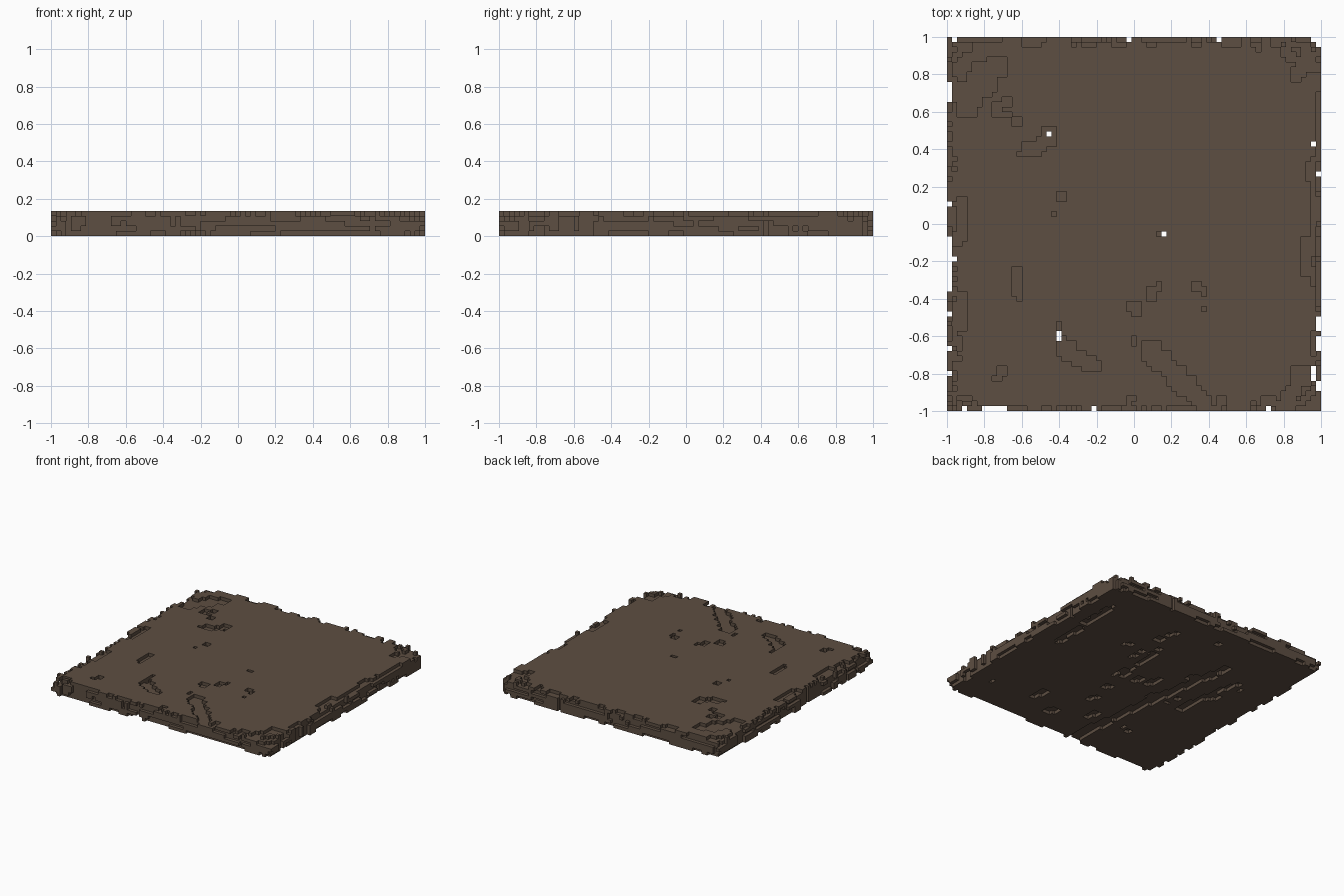
import bpy, bmesh, math, random
from mathutils import Vector

if "Cube" in bpy.data.objects:
    bpy.data.objects.remove(bpy.data.objects["Cube"], do_unlink=True)

random.seed(7)
N, H = 75, 5                 # blocks per side, block layers
S = 2.0 / N                  # block size


def cell(v):
    return max(0, min(N - 1, int((v + 1) / S)))


def runs(choices, longest):
    """One row of edge insets made of random runs."""
    row = []
    while len(row) < N:
        row += [random.choice(choices)] * random.randint(1, longest)
    return row[:N]


solid = {(i, j, k) for i in range(N) for j in range(N) for k in range(H)}

# Worn edges: each side and layer steps in by a few blocks
INSETS = [([0, 0, 1, 1], 8), ([0, 0, 0, 1], 12), ([0, 0, 0, 1], 12),
          ([0, 0, 1, 1], 8), ([0, 1, 1, 2, 2, 3], 5)]
CORNER = [4, 1, 0, 5, 9]     # corner rounding per layer
inset = [[runs(*INSETS[k]) for k in range(H)] for side in range(4)]


def worn(i, j, k):
    dist = (i, N - 1 - i, j, N - 1 - j)
    along = (j, j, i, i)
    if any(dist[s] < inset[s][k][along[s]] for s in range(4)):
        return random.random() > (0.12 if k == H - 1 else 0.04)
    r = CORNER[k]
    a, b = r - min(dist[:2]), r - min(dist[2:])
    if a > 0 and b > 0 and math.hypot(a, b) > r + random.uniform(-0.6, 0.6):
        return random.random() > 0.15
    return False


solid = {c for c in solid if not worn(*c)}


def carve(x0, y0, x1, y1, layers):
    """Remove the blocks whose centres lie in a rectangle."""
    for i in range(cell(x0), cell(x1) + 1):
        for j in range(cell(y0), cell(y1) + 1):
            if x0 <= (i + 0.5) * S - 1 <= x1 and y0 <= (j + 0.5) * S - 1 <= y1:
                for k in layers:
                    solid.discard((i, j, k))


def trail(points, half, layers, keep=1.0):
    """Carve a ragged groove along a path of points."""
    for p, q in zip(points, points[1:]):
        p, q = Vector(p), Vector(q)
        steps = max(1, int((q - p).length / S))
        for n in range(steps + 1):
            if random.random() < keep:
                c = p.lerp(q, n / steps)
                w = half * random.uniform(0.7, 1.3)
                carve(c.x - w, c.y - w, c.x + w, c.y + w, layers)


TOP, BOTTOM, ALL = [H - 1], [0], range(H)

# Small pits in the top
for rect in [(-.41, .12, -.35, .18), (-.44, .04, -.41, .07), (-.64, -.38, -.61, -.24),
             (-.62, -.40, -.59, -.37), (-.62, .35, -.59, .38), (-.65, .53, -.61, .56),
             (-.75, .57, -.71, .66), (-.71, .64, -.66, .67), (-.71, .57, -.66, .60),
             (.08, -.40, .11, -.33), (.11, -.37, .14, -.30), (.32, -.35, .37, -.30),
             (.37, -.38, .40, -.32), (.37, -.46, .40, -.43), (-.04, -.46, 0, -.40),
             (0, -.48, .05, -.42), (-.02, -.64, .01, -.60), (.11, -.06, .15, -.04),
             (-.41, -.56, -.38, -.53), (-.72, -.82, -.69, -.77), (-.75, -.85, -.72, -.82)]:
    carve(*rect, TOP)

# Worn trails in the top
trail([(-.54, .40), (-.43, .48)], .04, TOP)
trail([(-.39, -.64), (-.29, -.72), (-.21, -.76)], .035, TOP)
trail([(.09, -.68), (.20, -.80), (.33, -.90), (.37, -.97)], .04, TOP)
trail([(-.80, .80), (-.90, .62)], .05, TOP)
trail([(-.74, .84), (-.82, .72)], .04, TOP)
trail([(.80, .93), (.90, .86), (.87, .78)], .03, TOP)
trail([(.83, -.92), (.90, -.82)], .04, TOP)
trail([(-.92, .12), (-.92, -.08)], .02, TOP)
trail([(-.92, -.38), (-.92, -.55)], .02, TOP)
trail([(.92, -.10), (.92, -.24)], .03, TOP)

# Grooves along the underside
trail([(-.22, -1), (-.26, -.5), (-.33, 0), (-.43, .56)], .04, BOTTOM, .9)
trail([(.80, .05), (.83, .75)], .03, BOTTOM, .7)
trail([(.10, .0), (.14, .50)], .03, BOTTOM, .35)
trail([(-.55, -.1), (-.62, .35)], .03, BOTTOM, .5)
for n in range(22):
    x, y = random.uniform(-.85, .85), random.uniform(-.85, .85)
    trail([(x, y), (x - .03, y + random.uniform(.03, .16))], .03, BOTTOM, .6)

# Holes right through, and notches in the outline
for x, y in [(-.45, .47), (.15, -.05), (-.39, -.60), (.96, .42)]:
    carve(x - .014, y - .014, x + .014, y + .014, ALL)
for rect in [(-1, .66, -.97, .75), (-1, -.35, -.97, -.06), (-.97, -.19, -.94, -.16),
             (-1, -.69, -.98, -.66), (-1, -.82, -.98, -.79), (-.98, .97, -.94, 1),
             (-.92, -1, -.89, -.97), (-.80, -1, -.76, -.97), (-.75, -1, -.68, -.97),
             (-.23, -1, -.19, -.97), (.70, -1, .74, -.97), (.45, .97, .48, 1),
             (.97, .95, 1, 1), (.97, -.56, 1, -.50), (.97, -.67, 1, -.60),
             (.95, -.85, .98, -.76), (.97, -.88, 1, -.84)]:
    carve(*rect, ALL)

# Keep only blocks joined to the middle of the slab
STEPS = [(1, 0, 0), (-1, 0, 0), (0, 1, 0), (0, -1, 0), (0, 0, 1), (0, 0, -1)]


def shift(c, d):
    return (c[0] + d[0], c[1] + d[1], c[2] + d[2])


start = (N // 2, N // 2, 2)
joined, todo = {start}, [start]
while todo:
    c = todo.pop()
    for d in STEPS:
        n = shift(c, d)
        if n in solid and n not in joined:
            joined.add(n)
            todo.append(n)

# Skin the blocks with their outer faces
bm = bmesh.new()
verts = {}


def vert(p):
    if p not in verts:
        verts[p] = bm.verts.new((p[0] * S - 1, p[1] * S - 1, p[2] * S))
    return verts[p]


for c in sorted(joined):
    for d in STEPS:
        if shift(c, d) in joined:
            continue
        axis = [abs(v) for v in d].index(1)
        u, w = (axis + 1) % 3, (axis + 2) % 3
        quad = []
        for a, b in [(0, 0), (1, 0), (1, 1), (0, 1)]:
            p = list(c)
            p[axis] += d[axis] > 0
            p[u] += a
            p[w] += b
            quad.append(vert(tuple(p)))
        bm.faces.new(quad if d[axis] > 0 else quad[::-1])

mesh = bpy.data.meshes.new("ground_slab")
bm.to_mesh(mesh)
bm.free()
slab = bpy.data.objects.new("ground_slab", mesh)
bpy.context.collection.objects.link(slab)

# Earth colour
colour = (0.110, 0.077, 0.054, 1)
mat = bpy.data.materials.new("earth_brown")
mat.use_nodes = True
mat.diffuse_color = colour
shader = mat.node_tree.nodes["Principled BSDF"]
shader.inputs["Base Color"].default_value = colour
shader.inputs["Roughness"].default_value = 0.9
mesh.materials.append(mat)
